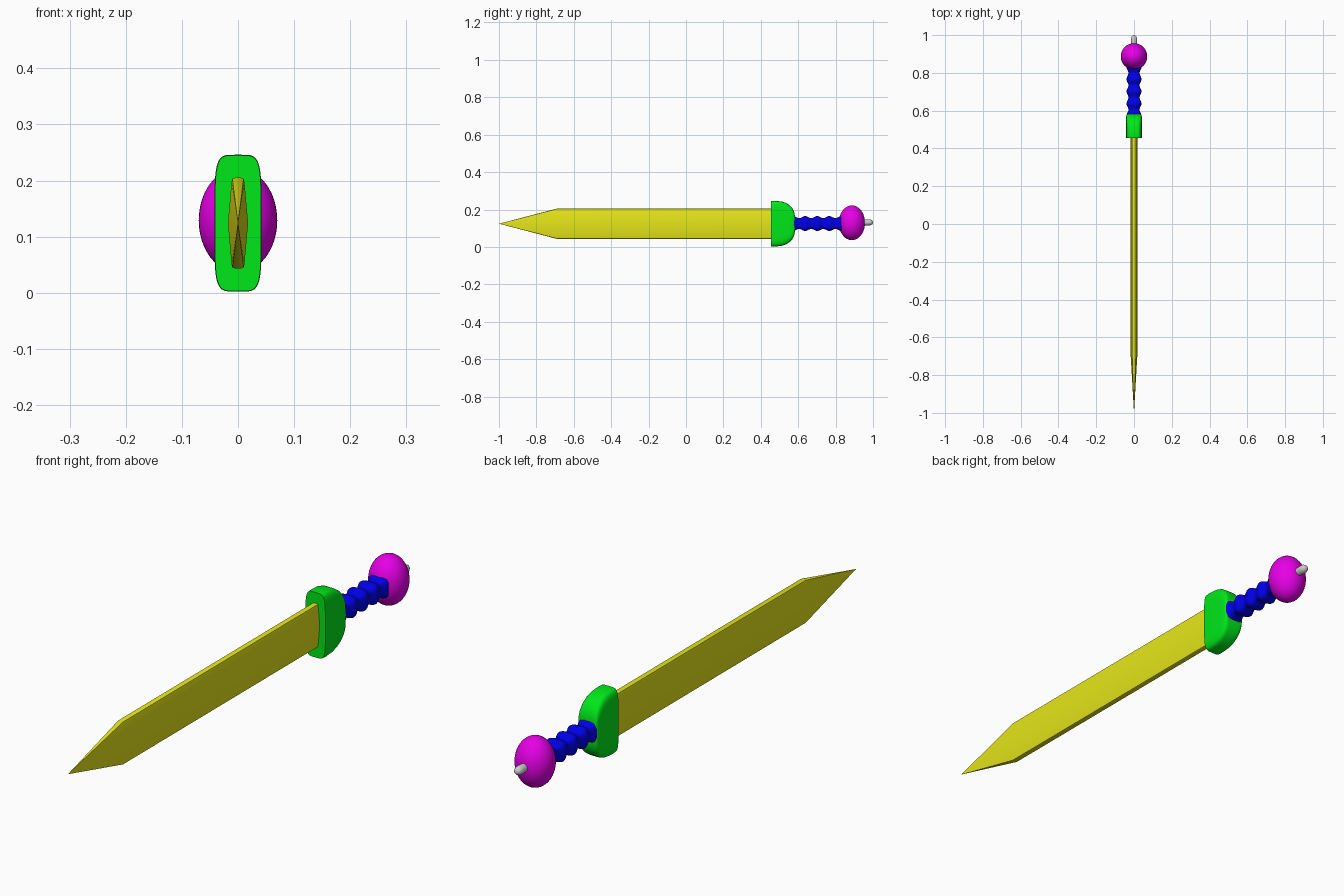
import bpy, math

if "Cube" in bpy.data.objects:
    bpy.data.objects.remove(bpy.data.objects["Cube"])

CZ = 0.124  # height of the sword's long axis


def finish(obj, colour=None, angle=35):
    if colour:
        mat = bpy.data.materials.new(obj.name + "_colour")
        mat.diffuse_color = (*colour, 1)
        mat.use_nodes = True
        mat.node_tree.nodes["Principled BSDF"].inputs["Base Color"].default_value = mat.diffuse_color
        obj.data.materials.append(mat)
    bpy.ops.object.select_all(action='DESELECT')
    obj.select_set(True)
    bpy.context.view_layer.objects.active = obj
    bpy.ops.object.shade_smooth_by_angle(angle=math.radians(angle))


def loft(name, rings, colour=None, tip=None, angle=35):
    """Skin matching (x, y, z) rings running towards +y; optionally end in a tip."""
    n = len(rings[0])
    verts = [p for r in rings for p in r]
    faces = [(i * n + j, (i + 1) * n + j, (i + 1) * n + (j + 1) % n, i * n + (j + 1) % n)
             for i in range(len(rings) - 1) for j in range(n)]
    last = (len(rings) - 1) * n
    faces.append(tuple(range(last + n - 1, last - 1, -1)))
    if tip:
        verts.append(tip)
        faces += [(len(verts) - 1, j, (j + 1) % n) for j in range(n)]
    else:
        faces.append(tuple(range(n)))
    mesh = bpy.data.meshes.new(name)
    mesh.from_pydata(verts, [], faces)
    obj = bpy.data.objects.new(name, mesh)
    bpy.context.collection.objects.link(obj)
    finish(obj, colour, angle)
    return obj


def rounded(y, hx, hz, power, n=40, cz=CZ):
    """Superellipse ring: power 2 is an ellipse, higher is boxier."""
    ring = []
    for k in range(n):
        a = 2 * math.pi * k / n
        c, s = math.cos(a), math.sin(a)
        ring.append((hx * math.copysign(abs(c) ** (2 / power), c), y,
                     cz + hz * math.copysign(abs(s) ** (2 / power), s)))
    return ring


# Blade: flattened diamond section with blunt rounded edges and a pointed tip
half = [(0.018, 0.0), (0.0115, 0.073), (0.010, 0.079), (0.005, 0.081)]
section = half + [(-x, z) for x, z in half[::-1]]
section += [(x, -z) for x, z in section[-2:0:-1]]
loft("blade", [[(x, y, CZ + z) for x, z in section] for y in (-0.69, 0.47)],
     (0.8, 0.8, 0.01), tip=(0, -1, CZ))

# Guard: flat towards the blade, rounded off towards the grip
guard = [(0.455, 0.041, 0.121), (0.475, 0.042, 0.122), (0.51, 0.042, 0.119),
         (0.535, 0.042, 0.111), (0.556, 0.042, 0.097), (0.57, 0.041, 0.081),
         (0.578, 0.039, 0.064), (0.582, 0.035, 0.045)]
loft("guard", [rounded(y, hx, hz, 5, 64) for y, hx, hz in guard], (0, 0.8, 0.01))

# Grip: boxy handle with three swollen rings
grip = []
for i in range(49):
    y = 0.57 + 0.27 * i / 48
    wave = math.cos(2 * math.pi * (y - 0.702) / 0.0645)
    grip.append(rounded(y, 0.0345 + 0.005 * wave, 0.0345 + 0.0055 * wave, 3.5, cz=0.125))
loft("grip", grip, (0, 0, 0.8))

# Pommel: tall ellipsoid
bpy.ops.mesh.primitive_uv_sphere_add(segments=40, ring_count=24, location=(0, 0.887, 0.129))
pommel = bpy.context.object
pommel.name = "pommel"
pommel.scale = (0.07, 0.07, 0.093)
finish(pommel, (0.8, 0, 0.8))

# End cap: small round-ended pin
pin = [(0.94, 0.015), (0.975, 0.0165), (0.987, 0.0155), (0.995, 0.011), (1.0, 0.004)]
loft("end_pin", [rounded(y, r, r, 2, 24, 0.131) for y, r in pin], angle=60)
